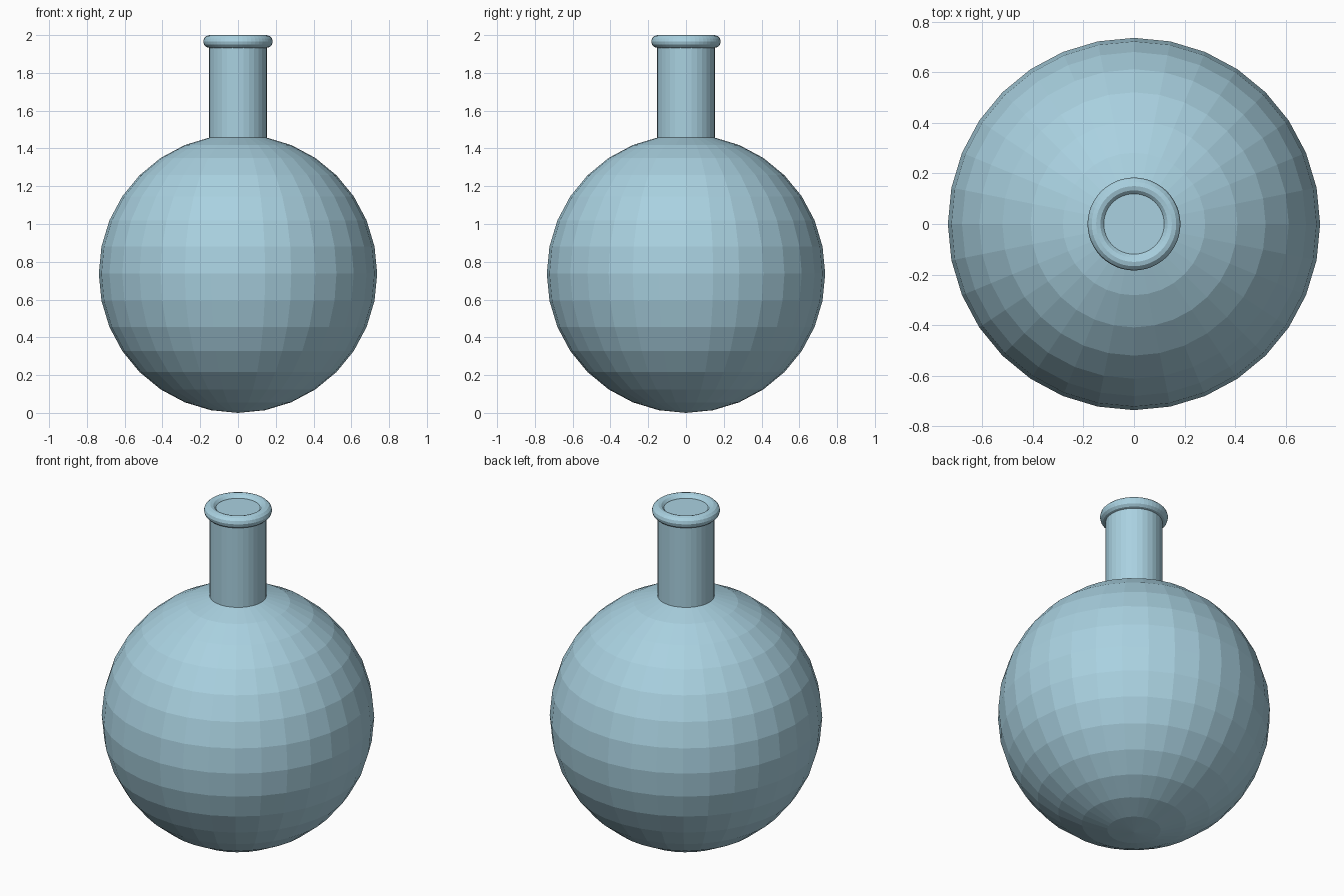
import bpy

cube = bpy.data.objects.get("Cube")
if cube:
    bpy.data.objects.remove(cube, do_unlink=True)

# Pale blue glass
COLOUR = (0.40, 0.64, 0.75, 1)
glass = bpy.data.materials.new("pale_blue_glass")
glass.use_nodes = True
glass.diffuse_color = COLOUR
glass.node_tree.nodes["Principled BSDF"].inputs["Base Color"].default_value = COLOUR

BODY_RADIUS = 0.737
NECK_RADIUS = 0.154
NECK_BOTTOM, NECK_TOP = 1.40, 1.98
LIP_MINOR = 0.034


def finish(name):
    part = bpy.context.object
    part.name = name
    part.data.materials.append(glass)
    return part


# Round faceted body
bpy.ops.mesh.primitive_uv_sphere_add(segments=32, ring_count=16, radius=BODY_RADIUS,
                                     location=(0, 0, BODY_RADIUS))
finish("flask_body")

# Straight neck, closed just below the lip and sunk into the body
bpy.ops.mesh.primitive_cylinder_add(vertices=32, radius=NECK_RADIUS,
                                    depth=NECK_TOP - NECK_BOTTOM,
                                    location=(0, 0, (NECK_TOP + NECK_BOTTOM) / 2))
finish("flask_neck")

# Rolled lip
bpy.ops.mesh.primitive_torus_add(major_segments=48, minor_segments=12,
                                 major_radius=0.15, minor_radius=LIP_MINOR,
                                 location=(0, 0, 2 - LIP_MINOR))
finish("flask_lip")
